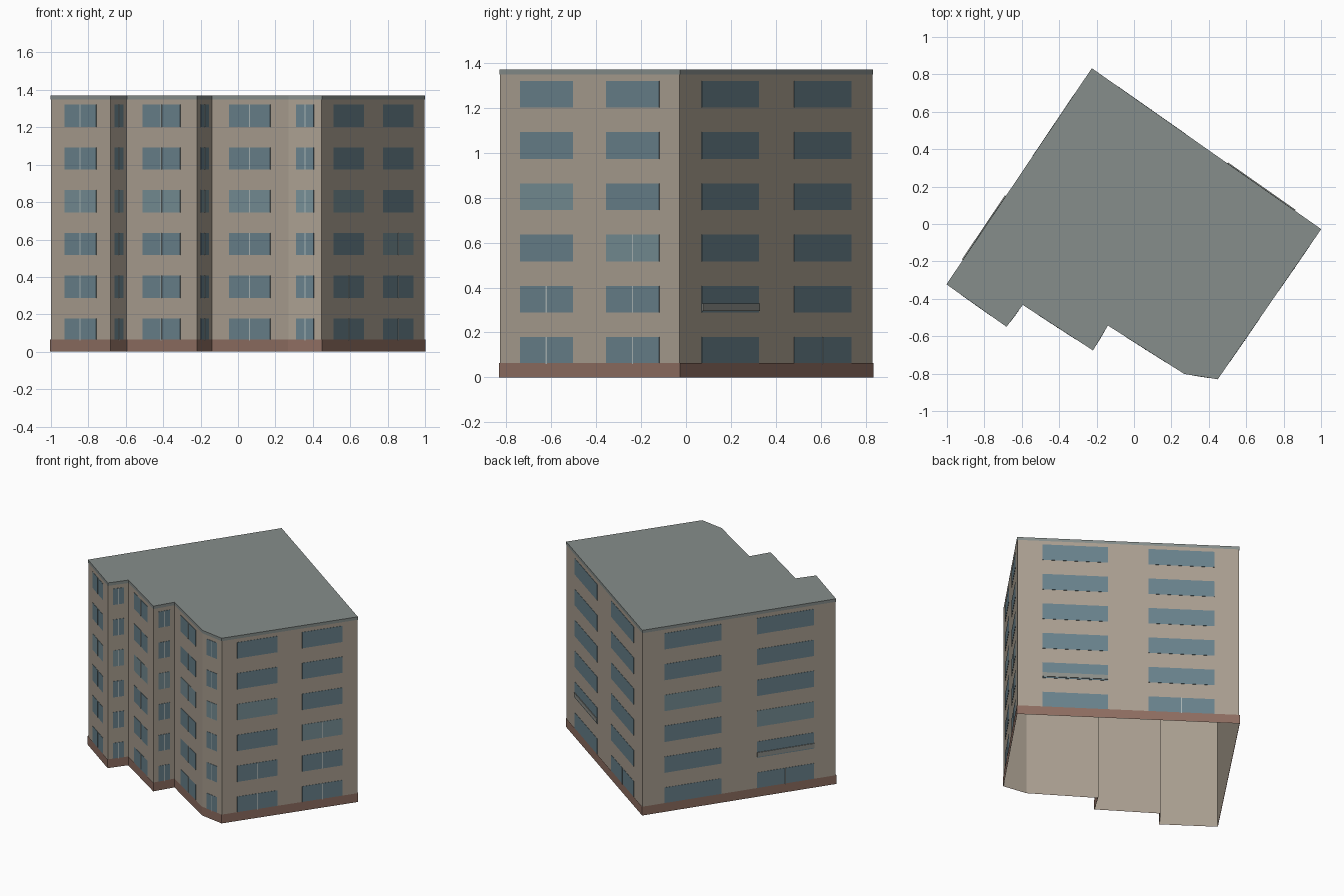
import bpy, bmesh
from mathutils import Vector

if "Cube" in bpy.data.objects:
    bpy.data.objects.remove(bpy.data.objects["Cube"])

HEIGHT = 1.37
FLOORS = 6
STOREY = HEIGHT / FLOORS
OUTLINE = [Vector(p) for p in [
    (-1.0, -0.322), (-0.682, -0.547), (-0.595, -0.43), (-0.22, -0.673),
    (-0.14, -0.54), (0.27, -0.80), (0.447, -0.828), (0.998, -0.028), (-0.225, 0.83)]]
N = len(OUTLINE)


def material(name, rgb):
    m = bpy.data.materials.new(name)
    m.diffuse_color = (*rgb, 1)
    m.use_nodes = True
    m.node_tree.nodes["Principled BSDF"].inputs["Base Color"].default_value = m.diffuse_color
    return m


def make_object(name, bm, mat):
    me = bpy.data.meshes.new(name)
    bm.to_mesh(me)
    bm.free()
    me.materials.append(mat)
    ob = bpy.data.objects.new(name, me)
    bpy.context.collection.objects.link(ob)
    return ob


def edge(i):
    """Start point, edge vector and outward normal of one facade."""
    a = OUTLINE[i % N]
    d = OUTLINE[(i + 1) % N] - a
    return a, d, Vector((d.y, -d.x)).normalized()


def offset_outline(dist):
    pts = []
    for i in range(N):
        n1, n2 = edge(i - 1 + N)[2], edge(i)[2]
        pts.append(OUTLINE[i] + (n1 + n2) * dist / (1 + n1.dot(n2)))
    return pts


def band(name, z0, z1, dist, mat, cap=False):
    """Vertical ring of walls following the footprint, optionally roofed."""
    bm = bmesh.new()
    pts = offset_outline(dist)
    low = [bm.verts.new((p.x, p.y, z0)) for p in pts]
    top = [bm.verts.new((p.x, p.y, z1)) for p in pts]
    for i in range(N):
        j = (i + 1) % N
        bm.faces.new((low[i], low[j], top[j], top[i]))
    if cap:
        bm.faces.new(top)
    return make_object(name, bm, mat)


def add_panel(bm, i, t0, t1, z0, z1, depth):
    """Shallow box fixed to facade i between fractions t0 and t1."""
    a, d, n = edge(i)
    rings = []
    for off in (0.001, depth):
        ring = []
        for t, z in ((t0, z0), (t1, z0), (t1, z1), (t0, z1)):
            p = a + d * t + n * off
            ring.append(bm.verts.new((p.x, p.y, z)))
        rings.append(ring)
    back, front = rings
    bm.faces.new(front)
    for k in range(4):
        m = (k + 1) % 4
        bm.faces.new((back[k], back[m], front[m], front[k]))


wall = material("wall", (0.40, 0.345, 0.28))
brown = material("plinth", (0.27, 0.155, 0.12))
grey = material("roof", (0.24, 0.27, 0.26))
glass = material("glass", (0.14, 0.22, 0.26))
pale_glass = material("pale_glass", (0.18, 0.27, 0.30))
frame = material("frame", (0.40, 0.46, 0.46))
sill_mat = material("sill", (0.26, 0.27, 0.25))

# Open-bottomed shell, plinth and roof with its edge strip
band("walls", 0, HEIGHT - 0.002, 0, wall)
band("plinth", 0, 0.065, 0.004, brown)
band("roof", HEIGHT - 0.022, HEIGHT, 0.002, grey, cap=True)

# Windows: one column on the short facades, two on the long ones
windows, pale, mullions, sills = (bmesh.new() for _ in range(4))
split = {(6, 0, 0), (6, 0, 1), (6, 1, 0), (6, 1, 1), (6, 1, 2), (7, 1, 0), (8, 1, 0)}
ledges = {(7, 0, 1), (8, 1, 1)}
for i in range(N):
    long_side = i >= 6
    columns = [(0.113, 0.408), (0.592, 0.888)] if long_side else [(0.23, 0.765)]
    for c, (t0, t1) in enumerate(columns):
        for f in range(FLOORS):
            z0 = 0.060 + f * STOREY
            z1 = z0 + 0.119
            add_panel(pale if f == 3 - c and i != 7 else windows, i, t0, t1, z0, z1, 0.003)
            if not long_side or (i, c, f) in split:
                mid, half = (t0 + t1) / 2, 0.003 / edge(i)[1].length
                add_panel(mullions, i, mid - half, mid + half, z0, z1, 0.005)
            if (i, c, f) in ledges:
                add_panel(sills, i, t0, t1, z0 + 0.008, z0 + 0.04, 0.008)

make_object("windows", windows, glass)
make_object("pale_windows", pale, pale_glass)
make_object("window_mullions", mullions, frame)
make_object("window_ledges", sills, sill_mat)
